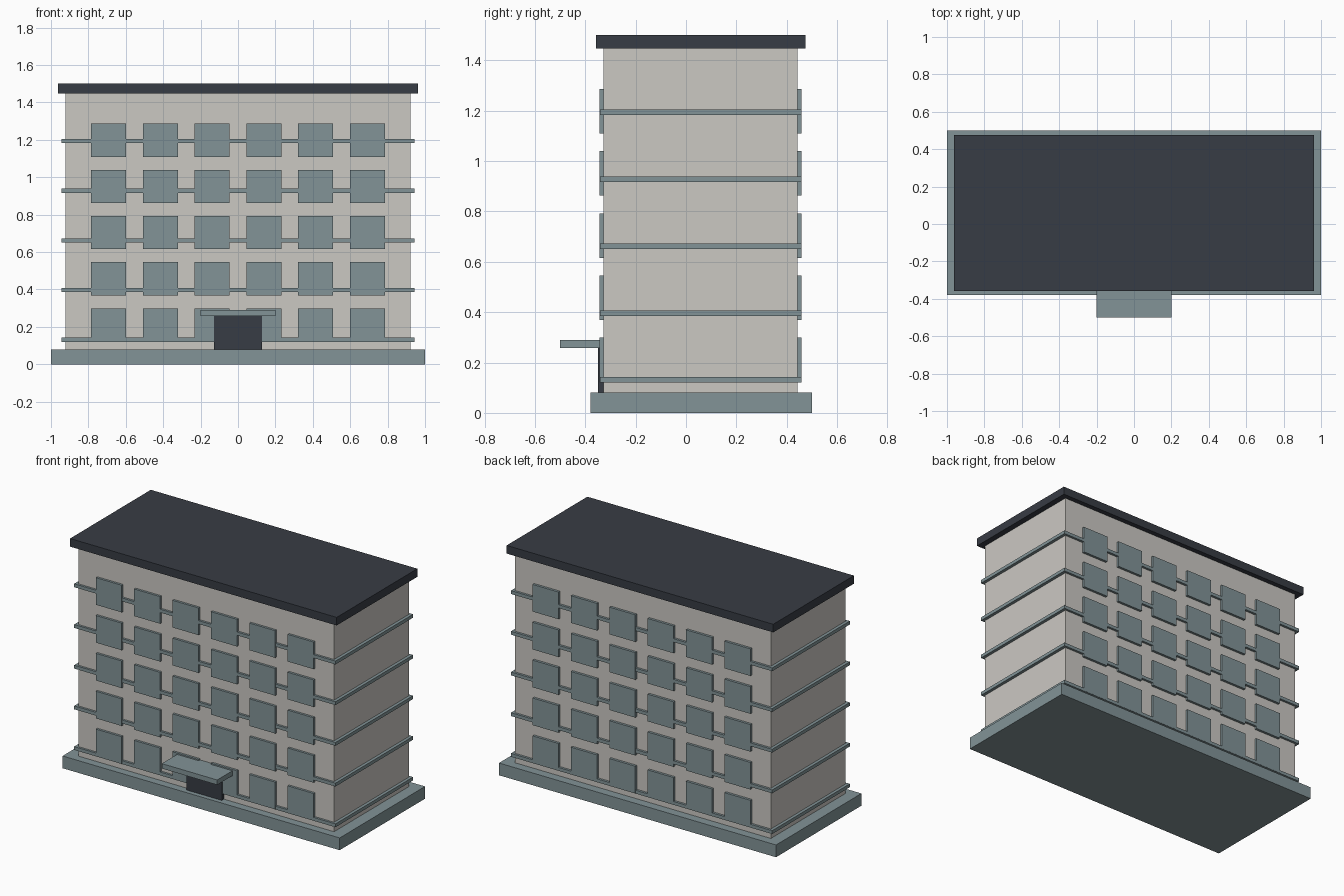
import bpy
import bmesh
from mathutils import Matrix, Vector

if "Cube" in bpy.data.objects:
    bpy.data.objects.remove(bpy.data.objects["Cube"], do_unlink=True)


def make_material(name, rgb):
    mat = bpy.data.materials.new(name)
    mat.use_nodes = True
    mat.diffuse_color = (*rgb, 1)
    mat.node_tree.nodes["Principled BSDF"].inputs["Base Color"].default_value = (*rgb, 1)
    return mat


WALL = make_material("warm grey wall", (0.60, 0.58, 0.545))
SLATE = make_material("blue grey trim", (0.223, 0.293, 0.309))
DARK = make_material("dark roof", (0.039, 0.045, 0.058))

CENTRE_Y = 0.058    # middle of the block, shifted back by the canopy
FLOORS = 5
COLUMNS = 6


def make_boxes(name, boxes, mat):
    """One object from a list of (centre, size) boxes."""
    bm = bmesh.new()
    for centre, size in boxes:
        matrix = Matrix.Translation(centre) @ Matrix.Diagonal((*size, 1))
        bmesh.ops.create_cube(bm, size=1, matrix=matrix)
    mesh = bpy.data.meshes.new(name)
    bm.to_mesh(mesh)
    bm.free()
    mesh.materials.append(mat)
    obj = bpy.data.objects.new(name, mesh)
    bpy.context.collection.objects.link(obj)
    return obj


def span(x, y, z):
    """Centre and size of a box from its ranges."""
    low, high = Vector((x[0], y[0], z[0])), Vector((x[1], y[1], z[1]))
    return (low + high) / 2, high - low


# Main masses
make_boxes("base_slab", [span((-1, 1), (-0.38, 0.5), (0, 0.08))], SLATE)
make_boxes("wall_block", [span((-0.923, 0.923), (-0.328, 0.443), (0.08, 1.447))], WALL)
make_boxes("roof_slab", [span((-0.962, 0.962), (-0.357, 0.475), (1.447, 1.5))], DARK)

# Ledge around every floor
for floor in range(FLOORS):
    z = 0.131 + floor * 0.2655
    make_boxes(f"floor_band_{floor + 1}",
               [((0, CENTRE_Y, z), (1.886, 0.8, 0.022))], SLATE)

# Window grids on the front and the back
for side, direction in (("front", -1), ("back", 1)):
    y = CENTRE_Y + direction * 0.391
    windows = [(((col - (COLUMNS - 1) / 2) * 0.277, y, 0.21 + floor * 0.247),
                (0.187, 0.02, 0.177))
               for floor in range(FLOORS) for col in range(COLUMNS)]
    make_boxes(f"{side}_windows", windows, SLATE)

# Entrance
make_boxes("front_door", [span((-0.128, 0.128), (-0.35, -0.325), (0.08, 0.26))], DARK)
make_boxes("door_canopy", [span((-0.2, 0.2), (-0.5, -0.328), (0.258, 0.29))], SLATE)
